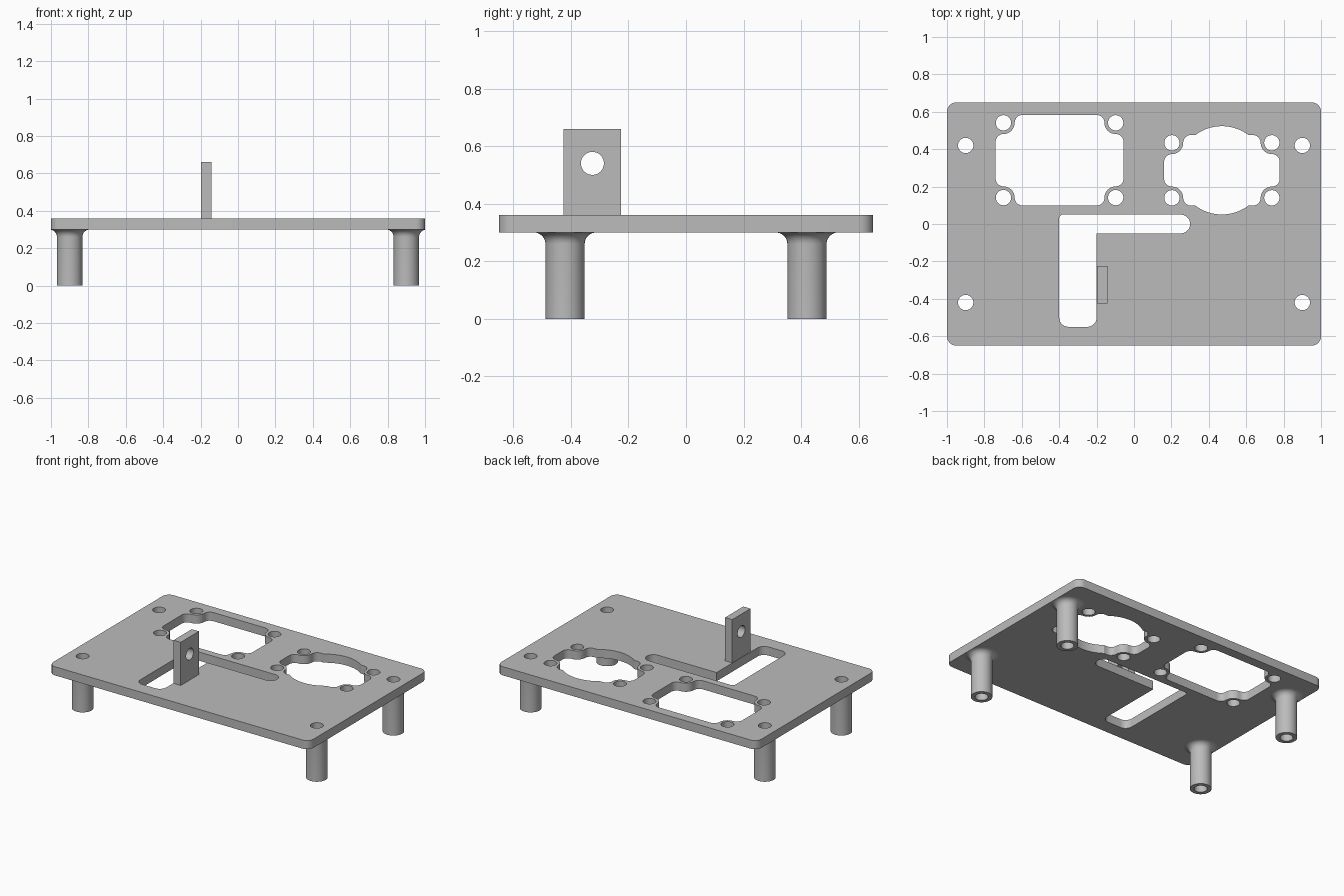
import bpy, bmesh
from math import sin, cos, pi, radians, asin
from mathutils import Matrix, Vector

cube = bpy.data.objects.get("Cube")
if cube:
    bpy.data.objects.remove(cube)

grey = bpy.data.materials.new("plain grey")
grey.use_nodes = True
COLOUR = (0.5, 0.5, 0.5, 1)
grey.diffuse_color = COLOUR
grey.node_tree.nodes["Principled BSDF"].inputs["Base Color"].default_value = COLOUR


def finish(name, mesh):
    mesh.materials.clear()
    mesh.materials.append(grey)
    obj = bpy.data.objects.new(name, mesh)
    bpy.context.collection.objects.link(obj)
    bpy.ops.object.select_all(action="DESELECT")
    obj.select_set(True)
    bpy.context.view_layer.objects.active = obj
    bpy.ops.object.shade_smooth_by_angle(angle=radians(35))
    return obj


def arc(cx, cy, r, start, end, steps=8):
    """Points along an arc, angles in degrees."""
    angles = [radians(start + (end - start) * i / steps) for i in range(steps + 1)]
    return [(cx + r * cos(a), cy + r * sin(a)) for a in angles]


def circle(cx, cy, r):
    return arc(cx, cy, r, 0, 360, 32)[:-1]


def rounded_rect(x0, x1, y0, y1, r):
    return (arc(x1 - r, y1 - r, r, 0, 90) + arc(x0 + r, y1 - r, r, 90, 180)
            + arc(x0 + r, y0 + r, r, 180, 270) + arc(x1 - r, y0 + r, r, 270, 360))


def notched_opening(cx, cy, hx, hy, boss=0.06, fillet=0.042, bulge=0):
    """Opening that curves around a screw boss at each corner."""
    x, y = hx + fillet + 0, hy + fillet
    # one quarter, from the right side up to the top edge
    quarter = (arc(hx, hy - boss - fillet, fillet, 0, 90)
               + arc(hx, hy, boss, 270, 180)[1:]
               + arc(hx - boss - fillet, hy, fillet, 0, 90)[1:])
    if bulge:
        quarter += arc(0, 0, bulge, 180 / pi * asin(y / bulge), 90, 12)
    left = [(-px, py) for px, py in reversed(quarter)]
    top = quarter + (left[1:] if bulge else left)
    loop = top + [(-px, -py) for px, py in top]
    return [(cx + px, cy + py) for px, py in loop]


def corner_holes(cx, cy, hx, hy, r=0.041):
    return [circle(cx + sx * hx, cy + sy * hy, r) for sx in (-1, 1) for sy in (-1, 1)]


def slab(name, loops, thickness, matrix):
    """Filled outline with holes, given a thickness."""
    curve = bpy.data.curves.new(name + " outline", "CURVE")
    curve.dimensions = "2D"
    curve.fill_mode = "BOTH"
    curve.extrude = thickness / 2
    for loop in loops:
        spline = curve.splines.new("POLY")
        spline.points.add(len(loop) - 1)
        for point, (px, py) in zip(spline.points, loop):
            point.co = (px, py, 0, 1)
        spline.use_cyclic_u = True
    helper = bpy.data.objects.new(name + " helper", curve)
    bpy.context.collection.objects.link(helper)
    graph = bpy.context.evaluated_depsgraph_get()
    mesh = bpy.data.meshes.new_from_object(helper.evaluated_get(graph))
    bpy.data.objects.remove(helper)
    mesh.name = name
    bm = bmesh.new()
    bm.from_mesh(mesh)
    bmesh.ops.remove_doubles(bm, verts=bm.verts, dist=0.0002)
    bmesh.ops.transform(bm, matrix=matrix, verts=bm.verts)
    bmesh.ops.recalc_face_normals(bm, faces=bm.faces)
    bm.to_mesh(mesh)
    bm.free()
    return finish(name, mesh)


# Base plate with openings
l_slot = (arc(0.25, 0, 0.05, -90, 90, 16) + arc(-0.38, 0.03, 0.02, 90, 180)
          + arc(-0.35, -0.5, 0.05, 180, 270) + arc(-0.25, -0.5, 0.05, 270, 360)
          + [(-0.2, -0.05)])
plate_loops = [rounded_rect(-1, 1, -0.65, 0.65, 0.05), l_slot,
               notched_opening(-0.398, 0.341, 0.3, 0.2),
               notched_opening(0.47, 0.287, 0.267, 0.147, bulge=0.236)]
plate_loops += corner_holes(-0.398, 0.341, 0.3, 0.2)
plate_loops += corner_holes(0.47, 0.287, 0.267, 0.147)
plate_loops += corner_holes(0, 0, 0.9, 0.42)
slab("base_plate", plate_loops, 0.06, Matrix.Translation((0, 0, 0.33)))

# Upright tab with a hole; outline drawn in y and z
upright = Matrix(((0, 0, 1, -0.17), (1, 0, 0, 0), (0, 1, 0, 0), (0, 0, 0, 1)))
tab_outline = [(-0.425, 0.36), (-0.225, 0.36), (-0.225, 0.66), (-0.425, 0.66)]
slab("upright_tab", [tab_outline, circle(-0.325, 0.54, 0.04)], 0.055, upright)


# Hollow legs with a flared top
def leg(name, cx, cy):
    flare = [(px, pz) for px, pz in arc(0.108, 0.26, 0.04, 180, 90)]
    profile = [(0.041, 0.3), (0.041, 0), (0.068, 0)] + flare
    bm = bmesh.new()
    verts = [bm.verts.new((r, 0, z)) for r, z in profile]
    edges = [bm.edges.new(pair) for pair in zip(verts, verts[1:])]
    bmesh.ops.spin(bm, geom=verts + edges, cent=(0, 0, 0), axis=(0, 0, 1),
                   angle=2 * pi, steps=40, use_merge=True)
    bmesh.ops.remove_doubles(bm, verts=bm.verts, dist=0.0002)
    bmesh.ops.recalc_face_normals(bm, faces=bm.faces)
    # outward check on the foot ring
    foot = min(bm.faces, key=lambda f: f.calc_center_median().z)
    if foot.normal.z > 0:
        bmesh.ops.reverse_faces(bm, faces=bm.faces)
    for v in bm.verts:
        v.co += Vector((cx, cy, 0))
        v.co.x = max(-1, min(1, v.co.x))
    mesh = bpy.data.meshes.new(name)
    bm.to_mesh(mesh)
    bm.free()
    finish(name, mesh)


for side, sx in (("left", 1), ("right", -1)):
    for end, sy in (("front", -1), ("back", 1)):
        leg(f"{end}_{side}_leg", sx * 0.9, sy * 0.42)
